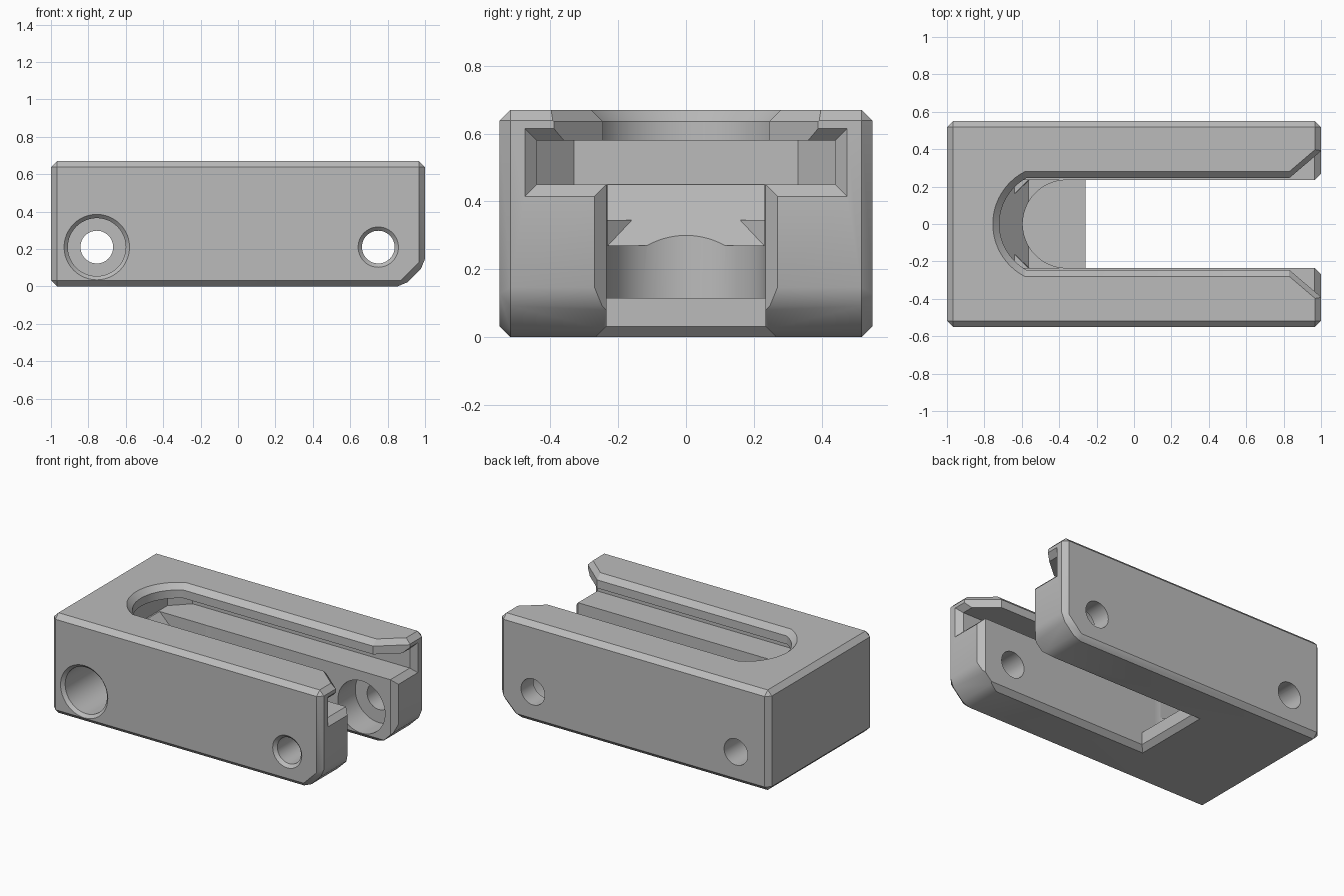
import bpy
import bmesh
import math

cube = bpy.data.objects.get("Cube")
if cube:
    bpy.data.objects.remove(cube, do_unlink=True)

grey = bpy.data.materials.new("plain grey")
grey.use_nodes = True
GREY = (0.5, 0.5, 0.5, 1)
grey.diffuse_color = GREY
grey.node_tree.nodes["Principled BSDF"].inputs["Base Color"].default_value = GREY


def loft(name, rings, bevel=0):
    """Closed solid through rings holding the same number of points."""
    bm = bmesh.new()
    rows = [[bm.verts.new(p) for p in ring] for ring in rings]
    for a, b in zip(rows, rows[1:]):
        for i in range(len(a)):
            j = (i + 1) % len(a)
            bm.faces.new((a[i], a[j], b[j], b[i]))
    bm.faces.new(rows[0])
    bm.faces.new(rows[-1])
    bmesh.ops.recalc_face_normals(bm, faces=bm.faces)
    if bevel:
        bmesh.ops.bevel(bm, geom=bm.edges[:], offset=bevel, segments=1,
                        affect='EDGES', clamp_overlap=True)
    mesh = bpy.data.meshes.new(name)
    bm.to_mesh(mesh)
    bm.free()
    mesh.materials.append(grey)
    obj = bpy.data.objects.new(name, mesh)
    bpy.context.collection.objects.link(obj)
    return obj


def cut(rings):
    """Subtract a lofted solid from the body."""
    cutter = loft("cutter", rings)
    cutter.hide_render = True
    mod = body.modifiers.new("cut", 'BOOLEAN')
    mod.operation = 'DIFFERENCE'
    mod.solver = 'EXACT'
    mod.object = cutter
    bpy.context.view_layer.objects.active = body
    bpy.ops.object.modifier_apply(modifier=mod.name)
    bpy.data.objects.remove(cutter, do_unlink=True)


def mirrored(half, z):
    """Plan outline at height z from points on the +y side."""
    return [(x, y, z) for x, y in half] + [(x, -y, z) for x, y in reversed(half)]


def section(x, w, low, high):
    return [(x, -w, low), (x, w, low), (x, w, high), (x, -w, high)]


def rounded(xc, r, w, tail, z):
    """Round-ended outline, open towards +x."""
    start = math.asin(w / r)
    n = 20
    arc = [(xc - r * math.cos(start * (i + 0.5) / n),
            r * math.sin(start * (i + 0.5) / n)) for i in range(n)]
    arc.append((xc - r * math.cos(start), w))
    return mirrored(arc + tail, z)


def top_ring(d, z):
    w = 0.245 + d
    return rounded(-0.44, 0.28 + d, w, [(0.83, w), (1.1, w + 0.23)], z)


def bore(x, z, steps):
    """Round hole along y; steps are (y, radius)."""
    n = 48
    cut([[(x + r * math.cos(math.tau * i / n), y, z + r * math.sin(math.tau * i / n))
          for i in range(n)] for y, r in steps])


# Chamfered block with one cut lower corner
side = [(-1, 0), (0.885, 0), (1, 0.115), (1, 0.67), (-1, 0.67)]
body = loft("slotted_body", [[(x, y, z) for x, z in side] for y in (-0.55, 0.55)], 0.032)

# Wide channel with angled end corners and a chamfered mouth
channel = [(-0.755, 0.33), (-0.645, 0.44), (1.1, 0.44)]
cut([mirrored(channel, z) for z in (0.45, 0.58)])
cut([section(0.965, 0.44, 0.45, 0.58), section(1.01, 0.485, 0.405, 0.625)])

# Upper opening: round end, flared mouth, chamfered rim
cut([top_ring(0, 0.56), top_ring(0, 0.635), top_ring(0.07, 0.705)])

# Lower slot open through the underside, with chamfered mouth and rim
cut([section(-0.26, 0.235, -0.1, 0.5), section(1.1, 0.235, -0.1, 0.5)])
cut([section(0.965, 0.235, -0.1, 0.47), section(1.01, 0.28, -0.1, 0.47)])
cut([mirrored([(-0.26 - d, 0.235 + d), (1.1, 0.235 + d)], z)
     for d, z in ((0, 0.032), (0.042, -0.01))])

# Round-ended pocket and the ramp rising from it to the channel
cut([rounded(-0.36, 0.235, 0.235, [(-0.2, 0.235)], z) for z in (0.115, 0.5)])
cut([mirrored([(-0.565, 0.23), (-0.56, 0.235), (-0.4, 0.235)], 0.27),
     mirrored([(-0.645, 0.155), (-0.565, 0.235), (-0.4, 0.235)], 0.35)])
cut([mirrored([(-0.64, 0.235), (-0.4, 0.235)], 0.345),
     mirrored([(-0.75, 0.235), (-0.4, 0.235)], 0.455)])

# Cross holes: a counterbored one near the closed end, one through both arms
bore(-0.755, 0.21, [(-0.56, 0.185), (-0.53, 0.155), (0.15, 0.155)])
bore(0.75, 0.21, [(-0.56, 0.118), (-0.53, 0.0875), (-0.1, 0.0875)])
bore(0.75, 0.21, [(0.1, 0.175), (0.42, 0.175)])
for x in (-0.755, 0.75):
    bore(x, 0.21, [(0, 0.0875), (0.6, 0.0875)])

bpy.ops.object.select_all(action='DESELECT')
body.select_set(True)
bpy.context.view_layer.objects.active = body
bpy.ops.object.shade_smooth_by_angle(angle=math.radians(25))
